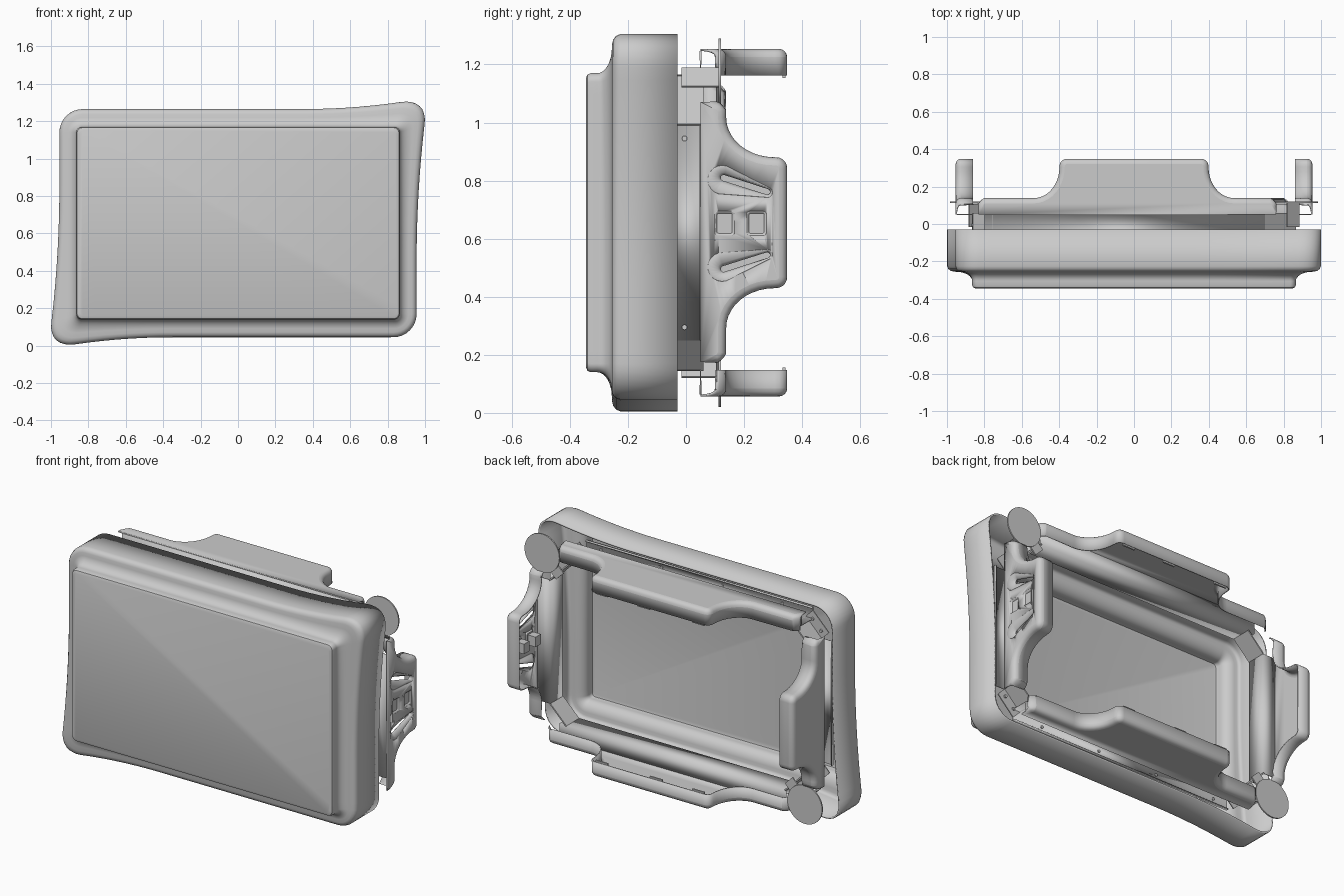
import bpy, bmesh, math
from mathutils import Vector

if "Cube" in bpy.data.objects:
    bpy.data.objects.remove(bpy.data.objects["Cube"])

CZ = 0.655  # centre height; the frame has 180-degree symmetry about it

def turn(p):
    return (-p[0], p[1], 2 * CZ - p[2])

def make(name, verts, faces, thick=0, bevel=0, half_turn=False):
    if half_turn:
        verts = [turn(v) for v in verts]
    me = bpy.data.meshes.new(name)
    me.from_pydata([tuple(v) for v in verts], [], faces)
    bm = bmesh.new()
    bm.from_mesh(me)
    bmesh.ops.recalc_face_normals(bm, faces=bm.faces)
    bm.to_mesh(me)
    bm.free()
    ob = bpy.data.objects.new(name, me)
    bpy.context.collection.objects.link(ob)
    if bevel:
        m = ob.modifiers.new("round", 'BEVEL')
        m.width, m.segments, m.limit_method = bevel, 4, 'ANGLE'
        m.angle_limit = math.radians(40)
        m.use_clamp_overlap = False
    if thick:
        m = ob.modifiers.new("sheet", 'SOLIDIFY')
        m.thickness, m.offset = thick, 0
    bpy.ops.object.select_all(action='DESELECT')
    ob.select_set(True)
    bpy.context.view_layer.objects.active = ob
    bpy.ops.object.shade_smooth_by_angle(angle=math.radians(35))
    return ob

def loft(name, rings, cap_first=False, cap_last=False, **kw):
    n = len(rings[0])
    verts = [p for r in rings for p in r]
    faces = [(k * n + i, k * n + (i + 1) % n, (k + 1) * n + (i + 1) % n, (k + 1) * n + i)
             for k in range(len(rings) - 1) for i in range(n)]
    if cap_first:
        faces.append(tuple(range(n)))
    if cap_last:
        faces.append(tuple(range((len(rings) - 1) * n, len(rings) * n)))
    return make(name, verts, faces, **kw)

def rounded_rect(hx, hz, r, side=24, arc=8, cx=0.0, cz=0.0):
    pts = []
    centres = [(hx - r, hz - r), (r - hx, hz - r), (r - hx, r - hz), (hx - r, r - hz)]
    for k, (x, z) in enumerate(centres):
        a0 = k * math.pi / 2
        corner = [Vector((x + r * math.cos(a0 + math.pi / 2 * i / arc),
                          z + r * math.sin(a0 + math.pi / 2 * i / arc))) for i in range(arc + 1)]
        nx, nz = centres[(k + 1) % 4]
        a1 = a0 + math.pi / 2
        nxt = Vector((nx + r * math.cos(a1), nz + r * math.sin(a1)))
        pts += corner + [corner[-1].lerp(nxt, j / side) for j in range(1, side)]
    return [p + Vector((cx, cz)) for p in pts]

# ---- shell: swept-out corners at upper right and lower left
def bulge(p):
    s = 1 if p.x + p.y * 1.5 > 0 else -1
    x, z = p.x * s, p.y * s
    u = min(max((x - 0.35) / 0.58, 0), 1)
    w = min(max((z + 0.2) / 0.78, 0), 1)
    return Vector((x + 0.056 * w * w * u, z + 0.056 * u * u * w)) * s

outer = [bulge(p) for p in rounded_rect(0.95, 0.605, 0.12)]
inner = rounded_rect(0.86, 0.51, 0.025)
front = rounded_rect(0.845, 0.495, 0.02)

def ring(t, y):
    return [(a.x * (1 - t) + b.x * t, y, CZ + a.y * (1 - t) + b.y * t) for a, b in zip(outer, inner)]

rings = [ring(0, -0.03), ring(0, -0.225), ring(0.04, -0.238), ring(0.12, -0.246), ring(0.24, -0.25)]
for i in range(1, 9):  # concave cove up to the screen panel
    a = math.pi / 2 * i / 8
    rings.append(ring(0.3 + 0.7 * math.sin(a), -0.25 - 0.055 * (1 - math.cos(a))))
rings += [ring(1, -0.327),
          [(p.x * 0.996, -0.336, CZ + p.y * 0.994) for p in inner],
          [(p.x, -0.34, CZ + p.y) for p in front]]
loft("front_shell", rings, cap_last=True, thick=0.01)

# ---- formed covers around the back: raised middle with concave shoulders
def cover_outline(a, b, hw):
    def half(end, s):
        e = [(end, 0.05), (end, 0.105), (end - s * 0.008, 0.125), (end - s * 0.03, 0.135)]
        for i in range(11):
            t = math.pi / 2 * i / 10
            e.append((s * (hw + 0.14 - 0.14 * math.sin(t)), 0.305 - 0.17 * math.cos(t)))
        for i in range(1, 6):
            t = math.pi / 2 * i / 5
            e.append((s * (hw - 0.035 + 0.035 * math.cos(t)), 0.31 + 0.035 * math.sin(t)))
        return e
    return half(b, 1) + half(a, -1)[::-1]

def top_map(s, d, h):
    return (s, d, CZ + 0.595 + h)

def side_map(s, d, h):
    return (0.95 + h, d, CZ + s)

def cover(name, a, b, hw, fmap, half_turn):
    o = cover_outline(a, b, hw)
    n = len(o)
    verts = [fmap(s, d, 0) for s, d in o] + [fmap(s, d, -0.088) for s, d in o]
    faces = [tuple(range(n))] + [(i, i + 1, n + i + 1, n + i) for i in range(1, n - 2)]
    return make(name, verts, faces, thick=0.007, bevel=0.025, half_turn=half_turn)

def rail(name, a, b, fmap, half_turn):
    prof = [(0.05, -0.003), (0.05, -0.088), (-0.06, -0.088), (-0.06, -0.02), (-0.045, -0.02)]
    verts = [fmap(s, d, h) for s in (a, b) for d, h in prof]
    n = len(prof)
    make(name, verts, [(i, i + 1, n + i + 1, n + i) for i in range(n - 1)],
         thick=0.006, half_turn=half_turn)

def slab(name, centre, size, angle=0.0, half_turn=False):
    c, s = math.cos(angle), math.sin(angle)
    vs = []
    for i in range(8):
        x, y, z = [(0.5 if i >> k & 1 else -0.5) * size[k] for k in range(3)]
        vs.append((centre[0] + x * c - z * s, centre[1] + y, centre[2] + x * s + z * c))
    make(name, vs, [(0, 1, 3, 2), (4, 6, 7, 5), (0, 4, 5, 1), (2, 3, 7, 6), (0, 2, 6, 4), (1, 5, 7, 3)],
         half_turn=half_turn)

def disc(name, c, r, d0, d1, axis, half_turn=False):
    def pt(a, d):
        u, v = r * math.cos(a), r * math.sin(a)
        return {'y': (c[0] + u, d, c[1] + v), 'x': (d, c[0] + u, c[1] + v),
                'z': (c[0] + u, c[1] + v, d)}[axis]
    n = 48 if r > 0.05 else 12
    loft(name, [[pt(2 * math.pi * i / n, d) for i in range(n)] for d in (d0, d1)],
         cap_first=True, cap_last=True, half_turn=half_turn)

covers = {}
for turned in (False, True):
    v, h = ("bottom", "left") if turned else ("top", "right")
    covers[v] = cover(v + "_cover", -0.83, 0.76, 0.395, top_map, turned)
    covers[h] = cover(h + "_cover", -0.48, 0.415, 0.222, side_map, turned)
    rail(v + "_rail", -0.8, 0.7, top_map, turned)
    rail(h + "_rail", -0.405, 0.335, side_map, turned)
    # screws along the rails
    for s in (-0.36, 0.29):
        disc(h + "_rail_screw", (-0.005, CZ + s), 0.009, 0.86, 0.87, 'x', turned)
    for s in (-0.6, -0.2, 0.2, 0.6):
        disc(v + "_rail_screw", (s, 1.2), 0.008, -0.062, -0.052, 'y', turned)
    # small clip tabs inside the cover lips
    for s in (-0.32, 0.04, 0.32):
        slab(v + "_clip", (s, 0.338, 1.163), (0.08, 0.01, 0.02), 0, turned)
    # round corner plate and its standoff bracket
    disc("corner_disc", (0.87, 1.175), 0.115, 0.112, 0.12, 'y', turned)
    slab("disc_standoff", (0.85, 0.05, 1.155), (0.09, 0.13, 0.008), -math.pi / 4, turned)
    slab("disc_arm", (0.80, 0.108, 1.105), (0.07, 0.008, 0.12), -math.pi / 4, turned)
    # diagonal brackets at the corners, each with an outward lip
    for name, cx, cz, ln, ang in (("disc_corner", 0.78, 1.075, 0.235, -math.pi / 4),
                                  ("plain_corner", 0.805, 0.2, 0.15, math.pi / 4)):
        slab(name + "_bracket", (cx, 0.0, cz), (ln, 0.12, 0.008), ang, turned)
        o = 0.035 if cz > CZ else -0.035
        slab(name + "_lip", (cx + 0.7 * abs(o), -0.058, cz + 0.7 * o), (ln, 0.006, 0.07), ang, turned)
        for k in (-0.04, 0.04):
            disc(name + "_bolt", (cx + 0.025 + k * math.cos(ang), cz + 0.7 * o + k * math.sin(ang)),
                 0.009, -0.056, -0.046, 'y', turned)

# ---- recessed slots and square pockets, pressed into the right cover only
def teardrop(p, q, r1, r2, n=10):
    p, q = Vector(p), Vector(q)
    base = math.atan2(q.y - p.y, q.x - p.x)
    out = []
    for c, r, a0 in ((q, r2, base - math.pi / 2), (p, r1, base + math.pi / 2)):
        out += [c + r * Vector((math.cos(a0 + math.pi * i / n), math.sin(a0 + math.pi * i / n)))
                for i in range(n + 1)]
    return out

def press(name, big, small, depth, closed):
    at = lambda loop, x: [(x, p.x, p.y) for p in loop]
    cutter = loft(name + "_cutter", [at(big, 0.92), at(big, 0.98)], cap_first=True, cap_last=True)
    cutter.hide_render = True
    cutter.hide_set(True)
    m = covers["right"].modifiers.new("cut", 'BOOLEAN')
    m.operation, m.object, m.solver = 'DIFFERENCE', cutter, 'EXACT'
    mid = [a.lerp(b, 0.75) for a, b in zip(big, small)]
    loft(name, [at(big, 0.953), at(mid, 0.953 - depth * 0.85), at(small, 0.953 - depth)],
         cap_last=closed, thick=0.004)

for s in (-1, 1):
    f = lambda y, dz: (y, 0.6525 + s * dz)
    press("slot_recess", teardrop(f(0.125, 0.15), f(0.28, 0.107), 0.05, 0.018),
          teardrop(f(0.13, 0.157), f(0.28, 0.109), 0.011, 0.011), 0.025, False)
for y in (0.133, 0.243):
    press("square_pocket", rounded_rect(0.034, 0.042, 0.01, 2, 4, y, 0.6525),
          rounded_rect(0.027, 0.035, 0.007, 2, 4, y, 0.6525), 0.012, True)
    slab("pocket_backing", (0.91, y, 0.6525), (0.05, 0.05, 0.06))
